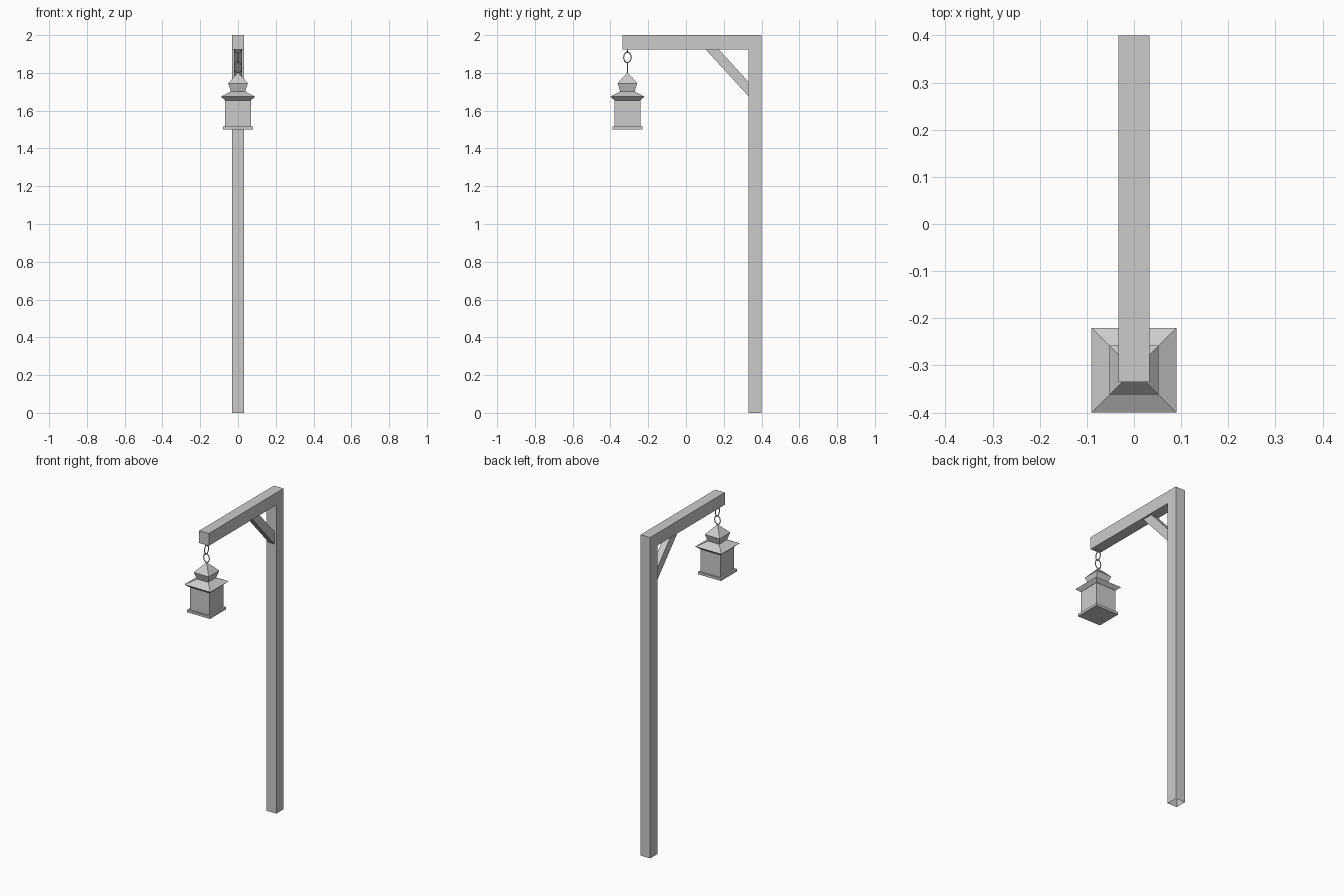
import bpy, bmesh
from math import pi

if "Cube" in bpy.data.objects:
    bpy.data.objects.remove(bpy.data.objects["Cube"])

LY = -0.31  # y position of the hanging lantern


def finish(name, bm):
    bmesh.ops.recalc_face_normals(bm, faces=bm.faces)
    me = bpy.data.meshes.new(name)
    bm.to_mesh(me)
    bm.free()
    ob = bpy.data.objects.new(name, me)
    bpy.context.collection.objects.link(ob)
    return ob


def extrude_profile(name, profile, half, open_below=None):
    """Extrude a (y, z) outline symmetrically along x."""
    bm = bmesh.new()
    a = [bm.verts.new((-half, y, z)) for y, z in profile]
    b = [bm.verts.new((half, y, z)) for y, z in profile]
    bm.faces.new(a)
    bm.faces.new(b[::-1])
    n = len(a)
    for i in range(n):
        j = (i + 1) % n
        bm.faces.new((a[i], b[i], b[j], a[j]))
    bmesh.ops.recalc_face_normals(bm, faces=bm.faces)
    if open_below is not None:
        low = [f for f in bm.faces if all(v.co.z <= open_below for v in f.verts)]
        bmesh.ops.delete(bm, geom=low, context='FACES_ONLY')
    return finish(name, bm)


def square_loft(name, profile):
    """Stack square sections given as (half width, z); zero width is a tip."""
    bm = bmesh.new()
    rings = [[bm.verts.new((sx * h, LY + sy * h, z))
              for sx, sy in ((-1, -1), (1, -1), (1, 1), (-1, 1))]
             for h, z in profile]
    bm.faces.new(rings[0][::-1])
    bm.faces.new(rings[-1])
    for lo, hi in zip(rings, rings[1:]):
        for i in range(4):
            j = (i + 1) % 4
            bm.faces.new((lo[i], lo[j], hi[j], hi[i]))
    bmesh.ops.remove_doubles(bm, verts=bm.verts, dist=1e-5)
    return finish(name, bm)


# Post and arm as one bent outline, open at the foot
extrude_profile("post_and_arm", [(0.33, 0), (0.40, 0), (0.40, 2), (-0.335, 2),
                                 (-0.335, 1.923), (0.33, 1.923)], 0.033, 0.01)

# Diagonal brace in the corner
extrude_profile("brace", [(0.105, 1.923), (0.175, 1.923),
                          (0.33, 1.753), (0.33, 1.677)], 0.02)

# Lantern: base plate, body, two-tier roof
square_loft("lantern_base", [(0.079, 1.50), (0.079, 1.515)])
square_loft("lantern_body", [(0.068, 1.515), (0.068, 1.657)])
square_loft("lantern_roof", [(0.069, 1.655), (0.09, 1.674), (0.038, 1.702),
                             (0.052, 1.745), (0.0, 1.803)])

# Chain links, alternating direction; the top one is sunk into the arm
for i, z in enumerate((1.934, 1.882, 1.829)):
    bpy.ops.mesh.primitive_torus_add(
        major_segments=10, minor_segments=5, major_radius=0.02, minor_radius=0.003,
        location=(0, LY, z), rotation=(pi / 2, 0, pi / 2 * (i % 2)))
    link = bpy.context.object
    link.name = f"chain_link_{i + 1}"
    link.scale = (1, 1.4, 1)
